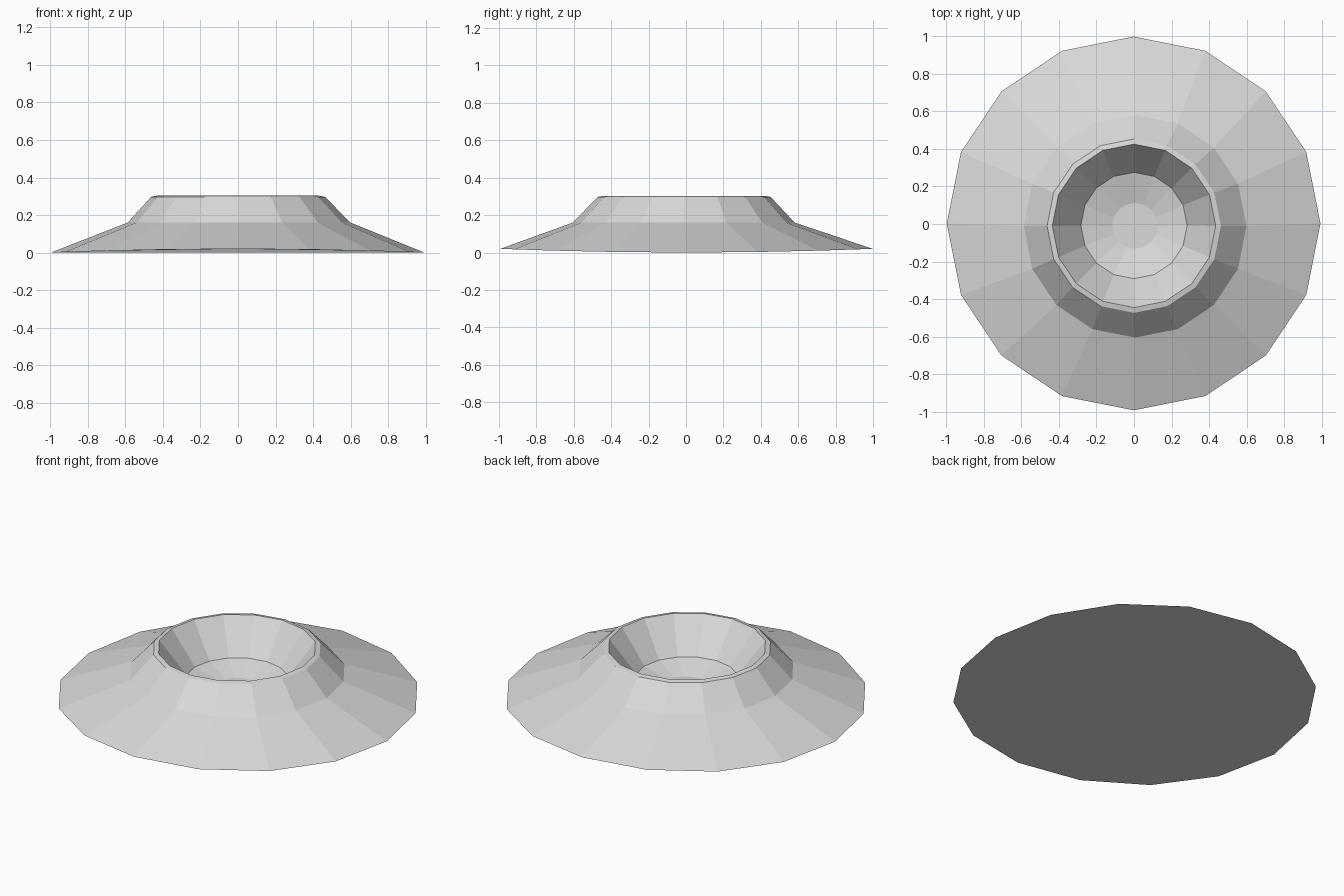
import bpy, bmesh, math

cube = bpy.data.objects.get("Cube")
if cube:
    bpy.data.objects.remove(cube, do_unlink=True)

SIDES = 16

# Crater profile from the skirt edge to the bowl floor: radius, height, centre x, centre y
PROFILE = [
    (0.995, 0.01, -0.002, 0.003),
    (0.593, 0.16, 0.006, -0.012),
    (0.463, 0.297, 0.0, -0.01),
    (0.435, 0.303, 0.0, -0.01),
    (0.283, 0.11, 0.0, -0.008),
    (0.122, 0.065, 0.005, -0.01),
]


def add_ring(bm, radius, height, cx, cy, wave=0.0):
    ring = []
    for i in range(SIDES):
        a = math.tau * i / SIDES
        z = height - wave * math.cos(2 * a)
        ring.append(bm.verts.new((cx + radius * math.cos(a), cy + radius * math.sin(a), z)))
    return ring


# Rings, with a slightly uneven ground edge
bm = bmesh.new()
rings = [add_ring(bm, *p, wave=0.01 if k == 0 else 0) for k, p in enumerate(PROFILE)]

# Walls, rim and bowl
for low, high in zip(rings, rings[1:]):
    for i in range(SIDES):
        j = (i + 1) % SIDES
        bm.faces.new((low[i], low[j], high[j], high[i]))

# Bowl floor and underside
bm.faces.new(rings[-1])
bm.faces.new(rings[0][::-1])

mesh = bpy.data.meshes.new("crater")
bm.to_mesh(mesh)
bm.free()
crater = bpy.data.objects.new("crater", mesh)
bpy.context.scene.collection.objects.link(crater)

# Pale grey stone
stone = bpy.data.materials.new("pale_grey_stone")
stone.use_nodes = True
colour = (0.7, 0.7, 0.7, 1)
stone.diffuse_color = colour
for node in stone.node_tree.nodes:
    if node.type == "BSDF_PRINCIPLED":
        node.inputs["Base Color"].default_value = colour
mesh.materials.append(stone)
